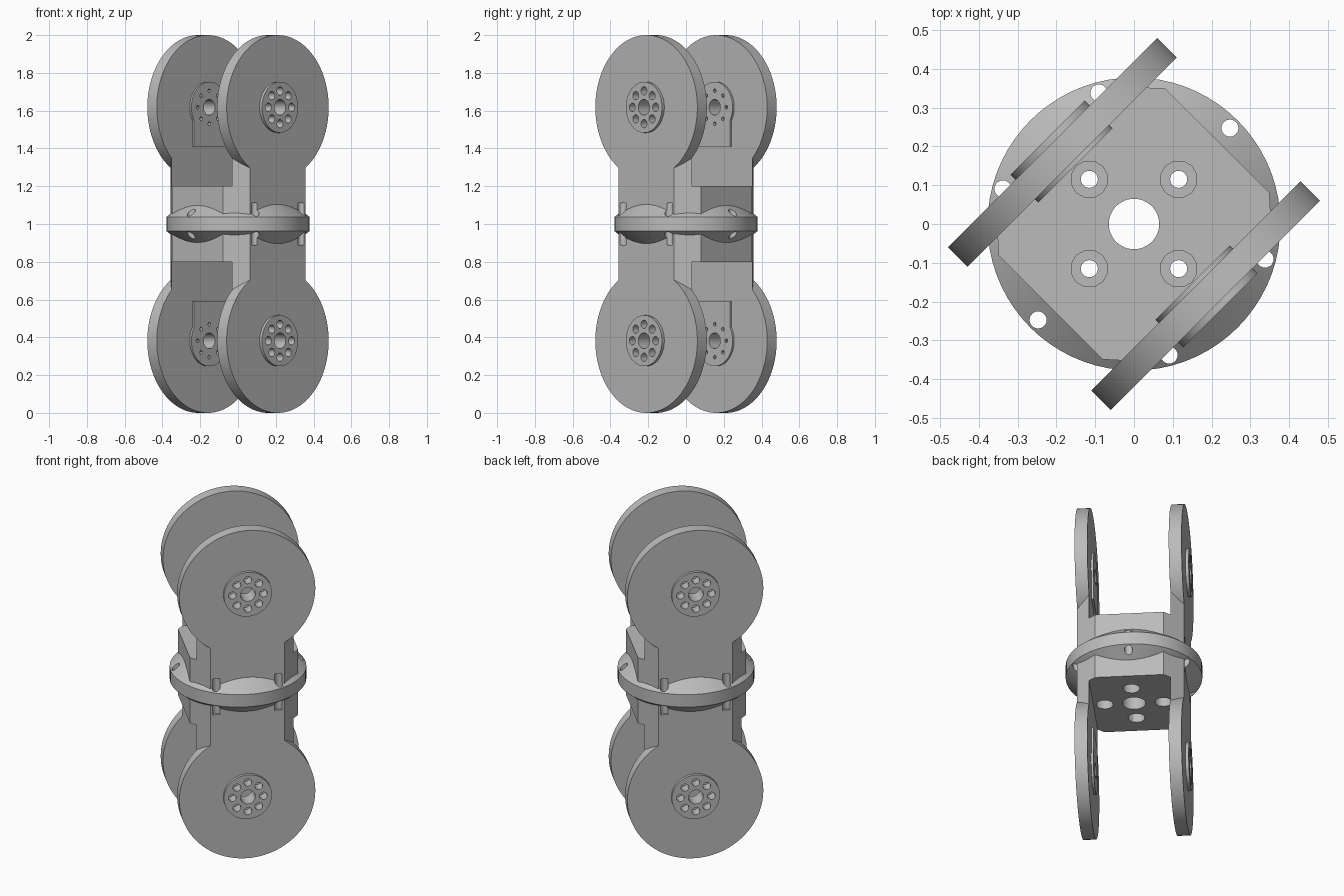
import bpy, bmesh
from math import pi, cos, sin, radians
from mathutils import Matrix, Vector

if "Cube" in bpy.data.objects:
    bpy.data.objects.remove(bpy.data.objects["Cube"])

GREY = (0.5, 0.5, 0.5, 1)
mat = bpy.data.materials.new("plain grey")
mat.use_nodes = True
mat.diffuse_color = GREY
mat.node_tree.nodes["Principled BSDF"].inputs["Base Color"].default_value = GREY

# Main sizes; z is measured from the middle of the joint
DISC_Z, DISC_R = 0.618, 0.382
IN, OUT = 0.226, 0.297


def make(name, bm):
    bmesh.ops.recalc_face_normals(bm, faces=bm.faces)
    mesh = bpy.data.meshes.new(name)
    bm.to_mesh(mesh)
    bm.free()
    mesh.materials.append(mat)
    obj = bpy.data.objects.new(name, mesh)
    bpy.context.collection.objects.link(obj)
    return obj


def cyl(bm, r, a, b, x=0, y=0, seg=24, rot=Matrix()):
    """Upright cylinder from height a to b, turned by rot."""
    bmesh.ops.create_cone(bm, cap_ends=True, segments=seg, radius1=r, radius2=r, depth=b - a,
                          matrix=rot @ Matrix.Translation((x, y, (a + b) / 2)))


def box(bm, center, size):
    bmesh.ops.create_cube(bm, size=1, matrix=Matrix.Translation(center) @ Matrix.Diagonal((*size, 1)))


def combine(obj, bm, op):
    """Boolean the bmesh into the object and discard it."""
    tool = make("tool", bm)
    mod = obj.modifiers.new("bool", "BOOLEAN")
    mod.operation, mod.object, mod.solver = op, tool, "EXACT"
    bpy.context.view_layer.objects.active = obj
    bpy.ops.object.modifier_apply(modifier=mod.name)
    bpy.data.objects.remove(tool)


def ring(count, r):
    return [(r * cos(2 * pi * i / count), r * sin(2 * pi * i / count)) for i in range(count)]


def finish(obj):
    bpy.ops.object.select_all(action="DESELECT")
    obj.select_set(True)
    bpy.context.view_layer.objects.active = obj
    bpy.ops.object.shade_smooth_by_angle(angle=radians(30))


# Central block: chamfered prism whose long sides become the necks
bm = bmesh.new()
quarter = [(0.304, 0.19), (0.208, OUT)]
outline = (quarter + [(-x, y) for x, y in reversed(quarter)]
           + [(-x, -y) for x, y in quarter] + [(x, -y) for x, y in reversed(quarter)])
base = bm.faces.new([bm.verts.new((x, y, -0.348)) for x, y in outline])
top = bmesh.ops.extrude_face_region(bm, geom=[base])["geom"]
bmesh.ops.translate(bm, vec=(0, 0, 0.696), verts=[v for v in top if isinstance(v, bmesh.types.BMVert)])
block = make("central_block", bm)

# Open fork slots above and below
bm = bmesh.new()
for s in (1, -1):
    box(bm, (0, 0, s * 0.35), (1, 2 * IN, 0.3))
combine(block, bm, "DIFFERENCE")

# Round flange with sloped shoulders
bm = bmesh.new()
profile = [(0, -0.15), (0.24, -0.15), (0.378, -0.038), (0.378, 0.038), (0.24, 0.15), (0, 0.15)]
vs = [bm.verts.new((r, 0, z)) for r, z in profile]
es = [bm.edges.new(p) for p in zip(vs, vs[1:])]
bmesh.ops.spin(bm, geom=vs + es, axis=(0, 0, 1), cent=(0, 0, 0), angle=2 * pi, steps=72)
bmesh.ops.remove_doubles(bm, verts=bm.verts, dist=1e-4)
combine(block, bm, "UNION")

# Cable hole, screw holes and flange bolt holes
bm = bmesh.new()
cyl(bm, 0.065, -0.5, 0.5, seg=48)
for x, y in ring(4, 0.163):
    cyl(bm, 0.022, -0.5, 0.5, x, y)
for x, y in ring(6, 0.35):
    cyl(bm, 0.022, -0.11, 0.11, x, y)
combine(block, bm, "DIFFERENCE")

# Recesses for the screw heads
bm = bmesh.new()
for x, y in ring(4, 0.163):
    for a, b in ((0.1, 0.25), (-0.25, -0.1)):
        cyl(bm, 0.048, a, b, x, y, seg=12)
combine(block, bm, "DIFFERENCE")
block.location.z = 1
block.rotation_euler.z = pi / 4
finish(block)

# Side disc: its axis points along -y
face = Matrix.Translation((0, 0, DISC_Z)) @ Matrix.Rotation(pi / 2, 4, "X")
bm = bmesh.new()
cyl(bm, DISC_R, IN, OUT, seg=96, rot=face)
disc = make("side_disc", bm)

# Outer hub and inner keyhole pad
bm = bmesh.new()
cyl(bm, 0.135, IN + 0.02, 0.315, seg=48, rot=face)
combine(disc, bm, "UNION")
bm = bmesh.new()
cyl(bm, 0.135, 0.214, IN + 0.01, seg=48, rot=face)
combine(disc, bm, "UNION")
bm = bmesh.new()
box(bm, (0, -0.225, 0.51), (0.232, 0.022, 0.2))
combine(disc, bm, "UNION")

# Axle hole with wide outer and narrow inner screw holes
bm = bmesh.new()
cyl(bm, 0.042, 0.1, 0.4, seg=32, rot=face)
for x, y in ring(8, 0.087):
    cyl(bm, 0.022, 0.25, 0.4, x, y, rot=face)
combine(disc, bm, "DIFFERENCE")
bm = bmesh.new()
for x, y in ring(8, 0.087):
    cyl(bm, 0.01, 0.1, 0.3, x, y, seg=12, rot=face)
combine(disc, bm, "DIFFERENCE")
finish(disc)

# Four discs: two per fork, the lower fork flipped over
for level, flip in (("upper", 0), ("lower", pi)):
    for side, turn in (("a", 0), ("b", pi)):
        copy = bpy.data.objects.new(f"{level}_disc_{side}", disc.data)
        bpy.context.collection.objects.link(copy)
        copy.location.z = 1
        copy.rotation_euler = (flip, 0, pi / 4 + turn)
bpy.data.objects.remove(disc)
